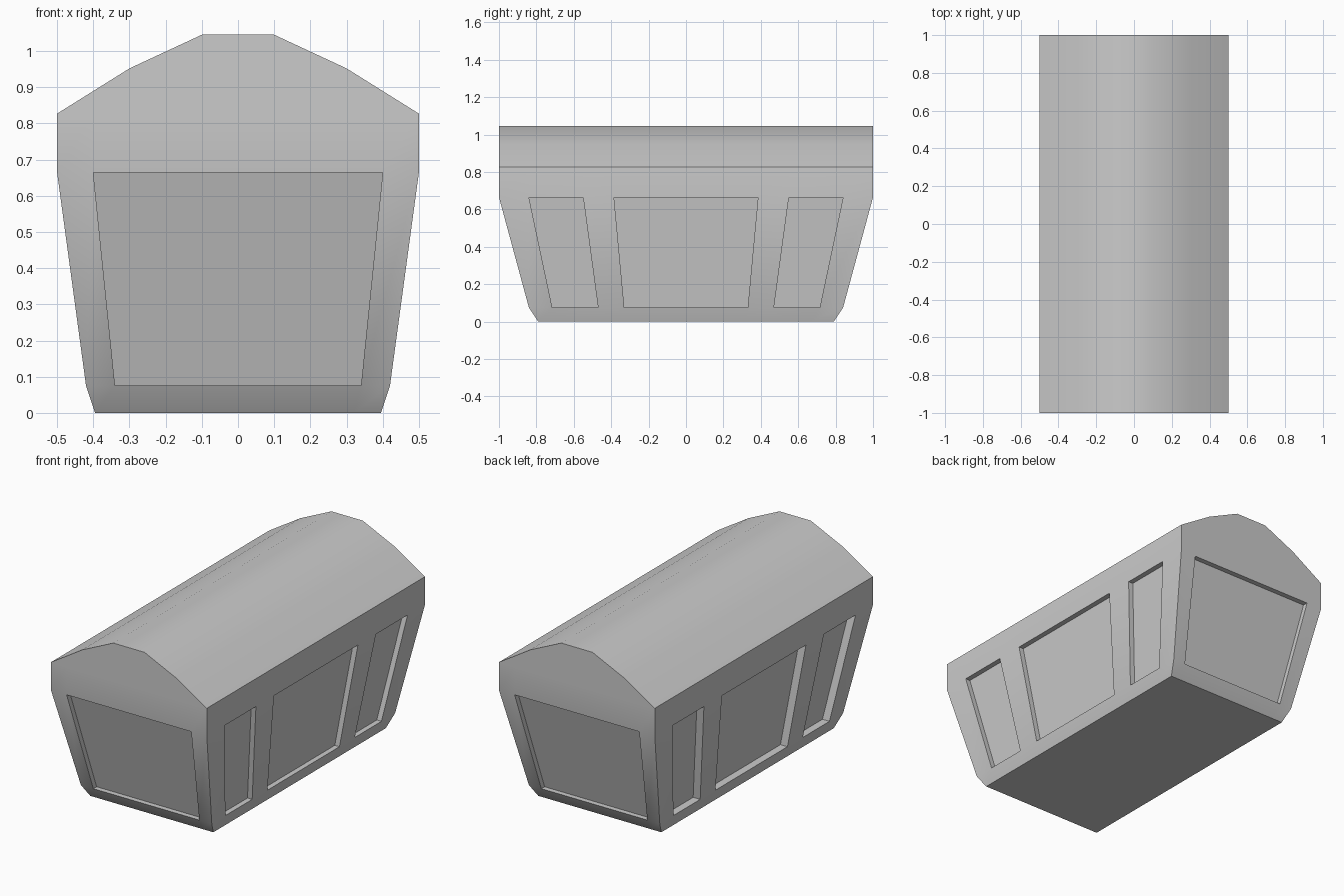
import bpy, bmesh
from mathutils import Vector

if "Cube" in bpy.data.objects:
    bpy.data.objects.remove(bpy.data.objects["Cube"])

bm = bmesh.new()

# Horizontal rings: z, half width, half length, end-panel edge, side-panel edges
rings = [
    (0.0, 0.395, 0.79, 0.32, (0.67, 0.44, 0.31)),
    (0.075, 0.42, 0.84, 0.34, (0.715, 0.47, 0.33)),
    (0.665, 0.5, 1.0, 0.4, (0.84, 0.55, 0.385)),
    (0.827, 0.5, 1.0, 0.4, (0.84, 0.55, 0.385)),
]


def make_ring(z, w, l, e, s):
    xs = [-w, -e, e]
    ys = [-l] + [-v for v in s] + list(reversed(s))
    pts = [(x, -l) for x in xs] + [(w, y) for y in ys]
    pts += [(-x, -y) for x, y in pts]
    return [bm.verts.new((x, y, z)) for x, y in pts]


loops = [make_ring(*r) for r in rings]
n = len(loops[0])

# Sunken panels: ring segment -> inward offset
recess = {1: (0, 0.03, 0), 11: (0, -0.03, 0)}
for i in (4, 6, 8):
    recess[i] = (-0.03, 0, 0)
    recess[i + 10] = (0.045, 0, 0)


def sunken_panel(outer, offset):
    inner = [bm.verts.new(v.co + Vector(offset)) for v in outer]
    bm.faces.new(inner)
    for k in range(4):
        j = (k + 1) % 4
        bm.faces.new((outer[k], outer[j], inner[j], inner[k]))


# Floor and walls
bm.faces.new(loops[0][::-1])
for level in range(3):
    a, b = loops[level], loops[level + 1]
    for i in range(n):
        j = (i + 1) % n
        quad = (a[i], a[j], b[j], b[i])
        if level == 1 and i in recess:
            sunken_panel(quad, recess[i])
        else:
            bm.faces.new(quad)

# Curved roof and gable ends
arch = [(0.3, 0.952), (0.1, 1.045), (-0.1, 1.045), (-0.3, 0.952)]
front = [bm.verts.new((x, -1, z)) for x, z in arch]
back = [bm.verts.new((x, 1, z)) for x, z in arch]
top = loops[3]
bm.faces.new(top[0:4] + front)
bm.faces.new(top[10:14] + back[::-1])
for k in range(3):
    bm.faces.new((front[k], back[k], back[k + 1], front[k + 1]))
bm.faces.new(top[3:11] + [back[0], front[0]])
bm.faces.new(top[13:20] + [top[0], front[3], back[3]])

bmesh.ops.recalc_face_normals(bm, faces=bm.faces[:])
mesh = bpy.data.meshes.new("cabin_body")
bm.to_mesh(mesh)
bm.free()
body = bpy.data.objects.new("cabin_body", mesh)
bpy.context.collection.objects.link(body)
bpy.context.view_layer.objects.active = body
body.select_set(True)
bpy.ops.object.shade_smooth_by_angle(angle=0.524)
